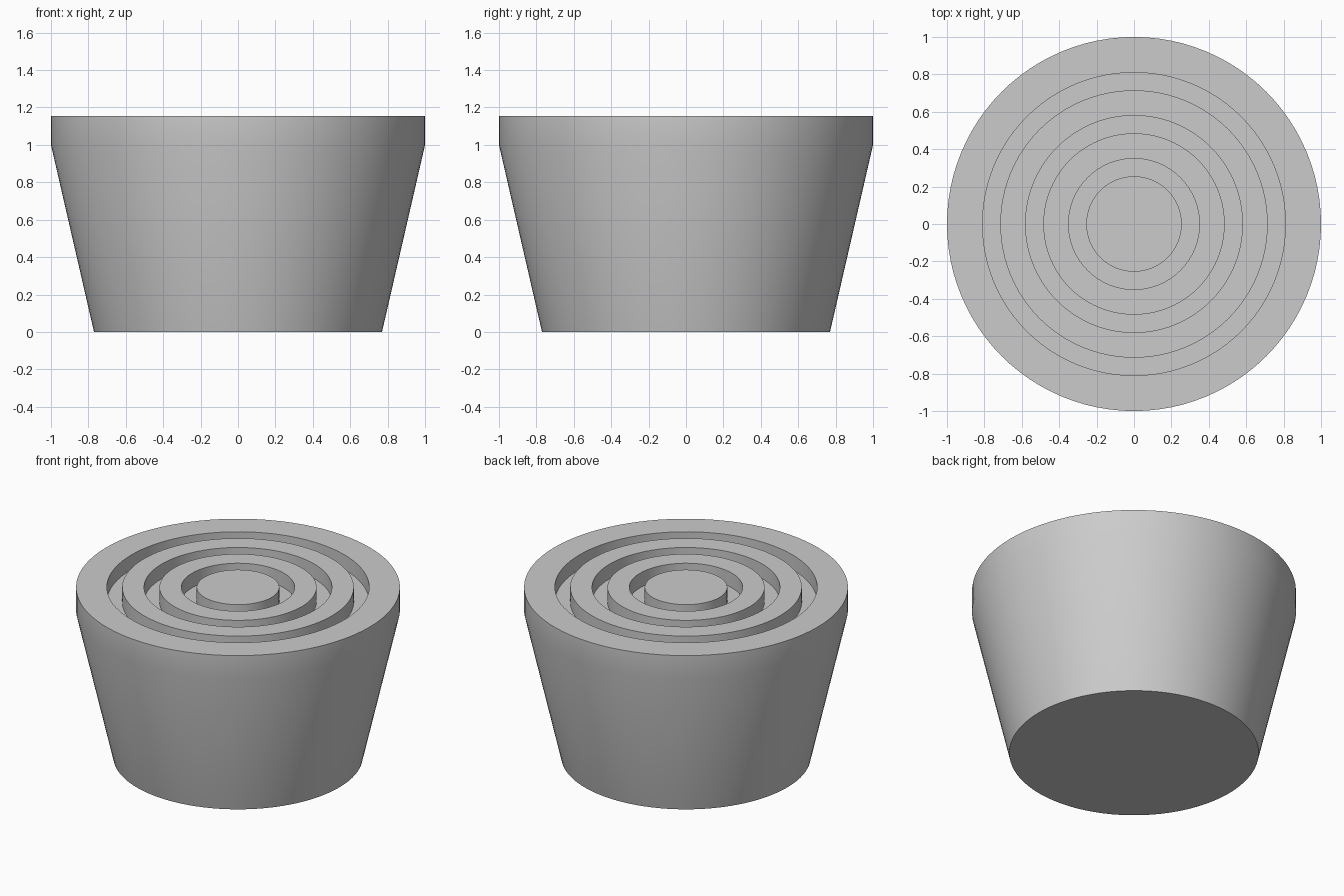
import bpy
import bmesh
import math
from mathutils import Matrix, Vector

cube = bpy.data.objects.get("Cube")
if cube:
    bpy.data.objects.remove(cube, do_unlink=True)

SEGMENTS = 96
TOP = 1.155
GROOVE_DEPTH = 0.1
GROOVES = [(0.255, 0.35), (0.485, 0.58), (0.715, 0.81)]

# Single plain grey
grey = bpy.data.materials.new("plain_grey")
grey.use_nodes = True
colour = (0.6, 0.6, 0.6, 1)
grey.diffuse_color = colour
grey.node_tree.nodes["Principled BSDF"].inputs["Base Color"].default_value = colour

# Half profile: top centre, across the ring grooves, down the rim and tapered side
profile = [(0, TOP)]
for inner, outer in GROOVES:
    floor = TOP - GROOVE_DEPTH
    profile += [(inner, TOP), (inner, floor), (outer, floor), (outer, TOP)]
profile += [(1, TOP), (1, 1), (0.77, 0), (0, 0)]

# Spin the profile into the closed body
bm = bmesh.new()
verts = [bm.verts.new((r, 0, z)) for r, z in profile]
edges = [bm.edges.new(pair) for pair in zip(verts, verts[1:])]
bmesh.ops.spin(bm, geom=verts + edges, cent=(0, 0, 0), axis=(0, 0, 1),
               angle=math.tau, steps=SEGMENTS, use_merge=True)
bmesh.ops.remove_doubles(bm, verts=bm.verts, dist=0.0001)
bmesh.ops.recalc_face_normals(bm, faces=bm.faces)

mesh = bpy.data.meshes.new("tapered_knob")
bm.to_mesh(mesh)
bm.free()
mesh.materials.append(grey)
knob = bpy.data.objects.new("tapered_knob", mesh)
bpy.context.collection.objects.link(knob)

# Smooth sides, sharp rims
bpy.ops.object.select_all(action="DESELECT")
knob.select_set(True)
bpy.context.view_layer.objects.active = knob
bpy.ops.object.shade_smooth_by_angle(angle=math.radians(30))
